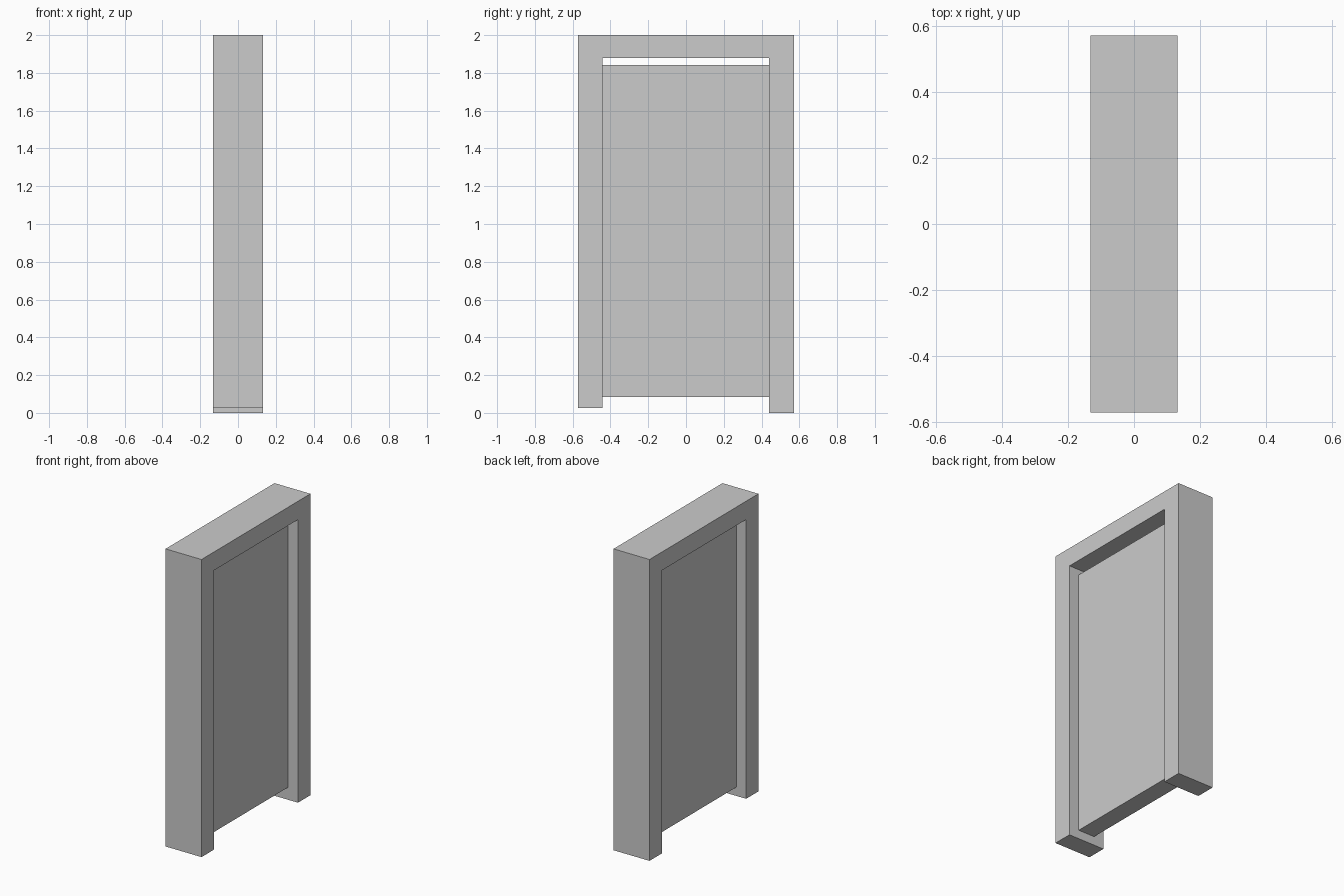
import bpy
import bmesh

if "Cube" in bpy.data.objects:
    bpy.data.objects.remove(bpy.data.objects["Cube"])


def extrude_profile(name, points, half_depth):
    """Extrude a (y, z) outline symmetrically along x."""
    bm = bmesh.new()
    face = bm.faces.new([bm.verts.new((-half_depth, y, z)) for y, z in points])
    result = bmesh.ops.extrude_face_region(bm, geom=[face])
    moved = [v for v in result["geom"] if isinstance(v, bmesh.types.BMVert)]
    bmesh.ops.translate(bm, verts=moved, vec=(2 * half_depth, 0, 0))
    bmesh.ops.recalc_face_normals(bm, faces=bm.faces)
    mesh = bpy.data.meshes.new(name)
    bm.to_mesh(mesh)
    bm.free()
    obj = bpy.data.objects.new(name, mesh)
    bpy.context.collection.objects.link(obj)
    return obj


OUTER, LEFT, RIGHT = 0.571, -0.442, 0.44

# Door frame: two posts of slightly different length joined by a lintel
extrude_profile("door_frame", [
    (-OUTER, 0.025), (LEFT, 0.025), (LEFT, 1.878), (RIGHT, 1.878),
    (RIGHT, 0), (OUTER, 0), (OUTER, 2), (-OUTER, 2)], 0.132)

# Door panel: recessed on both sides, with gaps above and below
extrude_profile("door_panel", [
    (LEFT, 0.083), (RIGHT, 0.083), (RIGHT, 1.842), (LEFT, 1.842)], 0.06)
